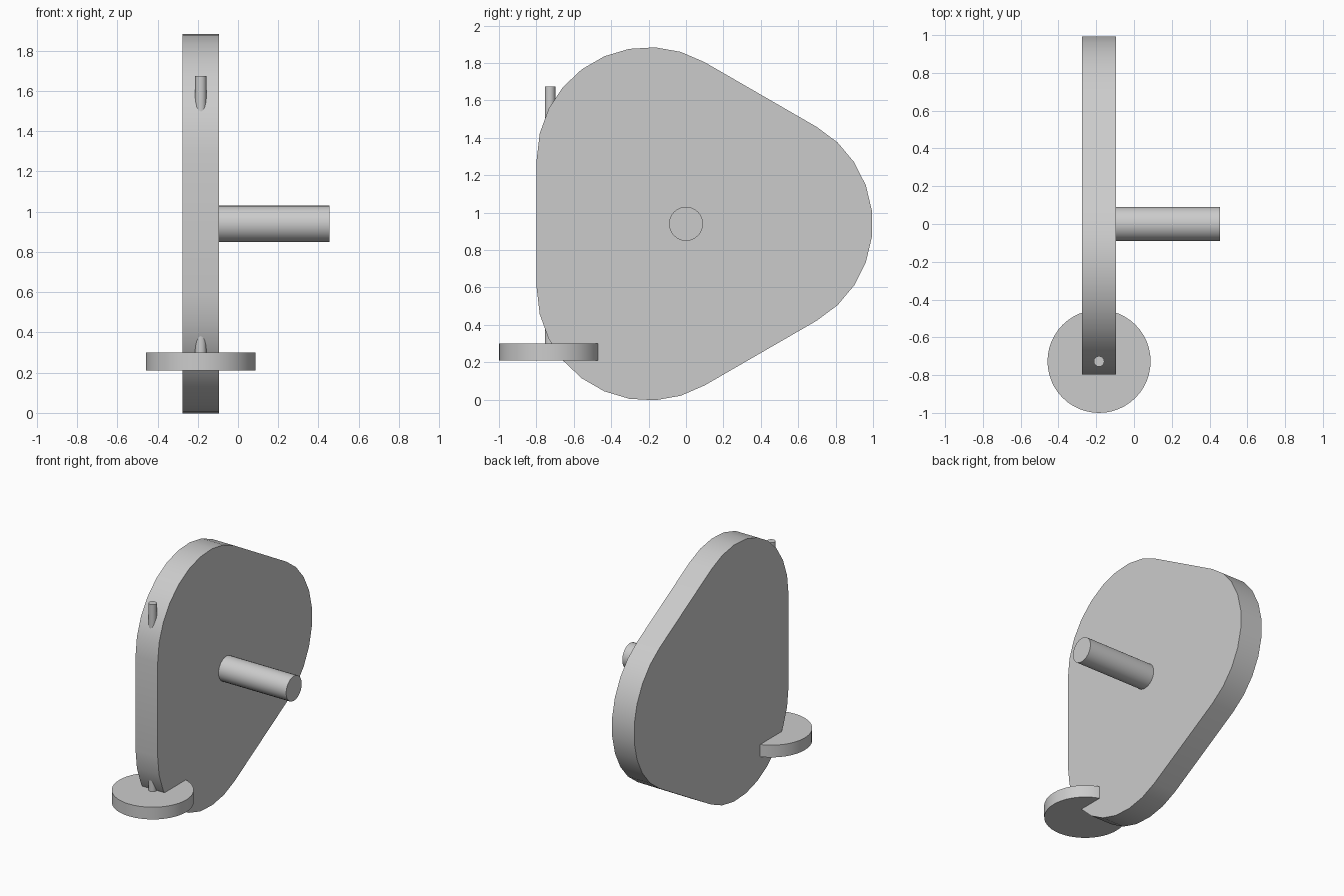
import bpy
import bmesh
from math import sin, cos, pi, radians
from mathutils import Matrix, Vector

cube = bpy.data.objects.get("Cube")
if cube:
    bpy.data.objects.remove(cube)

grey = bpy.data.materials.new("light grey")
grey.use_nodes = True
grey.diffuse_color = (0.6, 0.6, 0.6, 1)
grey.node_tree.nodes["Principled BSDF"].inputs["Base Color"].default_value = (0.6, 0.6, 0.6, 1)

PLATE_X, AXLE_Z, PIN_Y = -0.185, 0.94, -0.727


def finish(name, bm):
    bmesh.ops.recalc_face_normals(bm, faces=bm.faces)
    mesh = bpy.data.meshes.new(name)
    bm.to_mesh(mesh)
    bm.free()
    mesh.materials.append(grey)
    obj = bpy.data.objects.new(name, mesh)
    bpy.context.collection.objects.link(obj)
    bpy.ops.object.select_all(action='DESELECT')
    obj.select_set(True)
    bpy.context.view_layer.objects.active = obj
    bpy.ops.object.shade_smooth_by_angle(angle=radians(35))
    return obj


def rod(name, start, end, radius, sides):
    """Capped cylinder between two points."""
    start, end = Vector(start), Vector(end)
    axis = end - start
    turn = axis.to_track_quat('Z', 'Y').to_matrix().to_4x4()
    bm = bmesh.new()
    bmesh.ops.create_cone(bm, cap_ends=True, segments=sides, radius1=radius,
                          radius2=radius, depth=axis.length,
                          matrix=Matrix.Translation((start + end) / 2) @ turn)
    return finish(name, bm)


# Rounded triangular plate: three corner arcs joined by straight edges
def rounded_plate(name, reach, radius, steps, thickness):
    bm = bmesh.new()
    ring = []
    for corner in range(3):
        middle = corner * 2 * pi / 3
        for i in range(steps + 1):
            a = middle - pi / 3 + 2 * pi / 3 * i / steps
            ring.append(bm.verts.new((
                PLATE_X - thickness / 2,
                reach * cos(middle) + radius * cos(a),
                AXLE_Z + reach * sin(middle) + radius * sin(a))))
    face = bm.faces.new(ring)
    extruded = bmesh.ops.extrude_face_region(bm, geom=[face])["geom"]
    moved = [v for v in extruded if isinstance(v, bmesh.types.BMVert)]
    bmesh.ops.translate(bm, verts=moved, vec=(thickness, 0, 0))
    return finish(name, bm)


rounded_plate("rounded_plate", 0.4, 0.598, 9, 0.18)

# Axle on the plate's side
rod("axle", (PLATE_X, 0, AXLE_Z), (0.455, 0, AXLE_Z), 0.091, 24)

# Upright pin through the front edge, and the disc at its foot
rod("pin", (PLATE_X, PIN_Y, 0.25), (PLATE_X, PIN_Y, 1.675), 0.028, 16)
rod("foot_disc", (PLATE_X, PIN_Y, 0.21), (PLATE_X, PIN_Y, 0.3), 0.273, 48)
